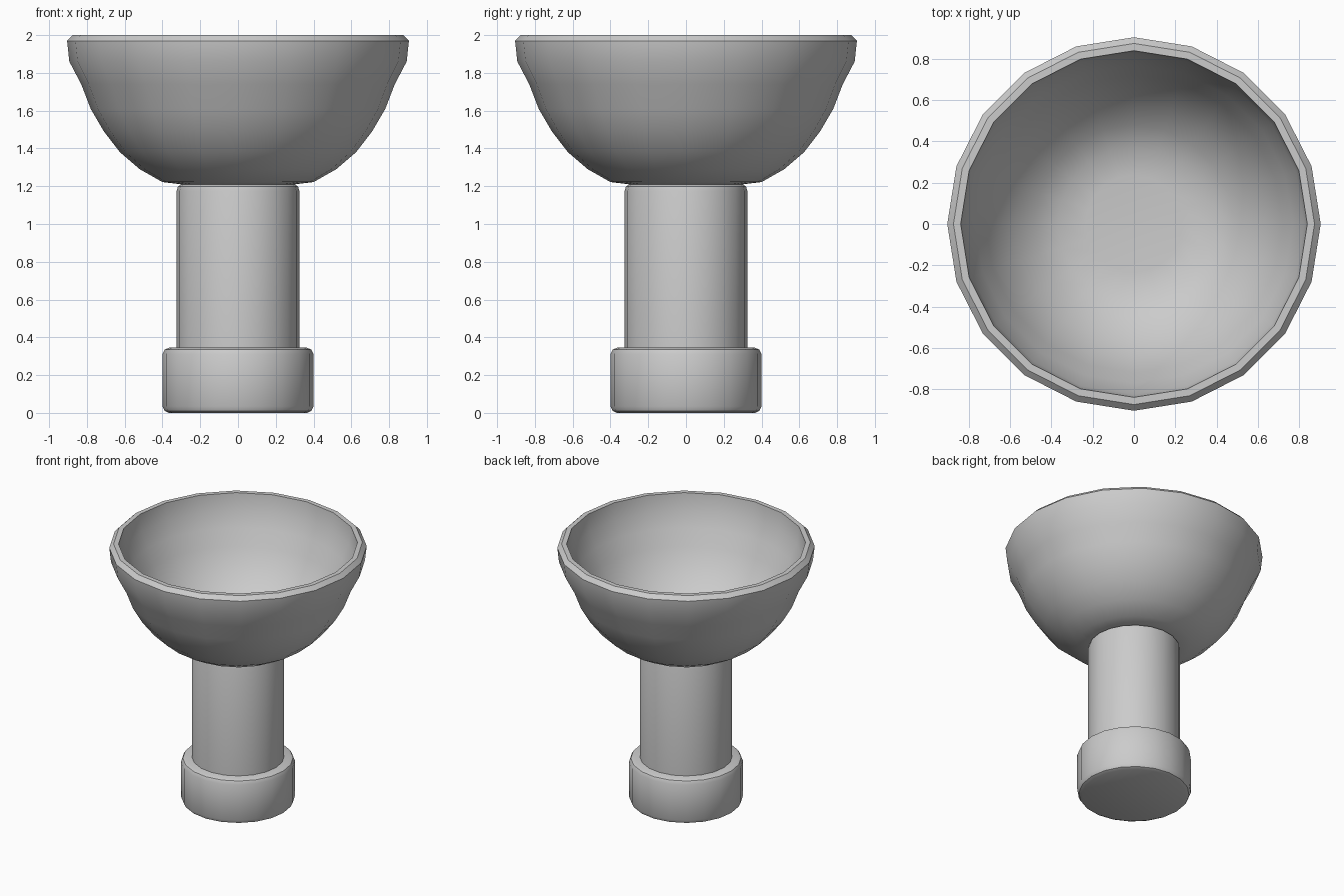
import bpy, bmesh, math

if "Cube" in bpy.data.objects:
    bpy.data.objects.remove(bpy.data.objects["Cube"])

SIDES = 20


def lathe(name, profile, angle=35):
    """Spin an (r, z) profile round z; r = 0 points close the ends."""
    bm = bmesh.new()
    rings = []
    for r, z in profile:
        if r == 0:
            rings.append([bm.verts.new((0, 0, z))] * SIDES)
        else:
            rings.append([bm.verts.new((r * math.cos(2 * math.pi * i / SIDES),
                                        r * math.sin(2 * math.pi * i / SIDES), z))
                          for i in range(SIDES)])
    for a, b in zip(rings, rings[1:]):
        for i in range(SIDES):
            j = (i + 1) % SIDES
            bm.faces.new(list(dict.fromkeys((a[i], a[j], b[j], b[i]))))
    bmesh.ops.recalc_face_normals(bm, faces=bm.faces)
    mesh = bpy.data.meshes.new(name)
    bm.to_mesh(mesh)
    bm.free()
    obj = bpy.data.objects.new(name, mesh)
    bpy.context.collection.objects.link(obj)
    bpy.ops.object.select_all(action='DESELECT')
    obj.select_set(True)
    bpy.context.view_layer.objects.active = obj
    bpy.ops.object.shade_smooth_by_angle(angle=math.radians(angle))
    return obj


# Foot: short drum with rounded edges
lathe("foot", [(0, 0), (0.365, 0), (0.388, 0.01), (0.4, 0.035),
               (0.4, 0.31), (0.388, 0.335), (0.365, 0.345), (0, 0.345)])

# Stem: plain column with a softened top edge
lathe("stem", [(0, 0.345), (0.325, 0.345), (0.325, 1.175),
               (0.318, 1.198), (0.30, 1.21), (0, 1.21)])

# Bowl: outer wall up, bevelled rim, inner wall back down to a flat floor
lathe("bowl", [(0, 1.21), (0.30, 1.21), (0.40, 1.222), (0.52, 1.29),
               (0.625, 1.38), (0.71, 1.49), (0.78, 1.61), (0.83, 1.74),
               (0.893, 1.86), (0.905, 1.97), (0.875, 2.0), (0.84, 2.0),
               (0.825, 1.87), (0.77, 1.76), (0.72, 1.64), (0.655, 1.53),
               (0.575, 1.43), (0.48, 1.35), (0.37, 1.285), (0.235, 1.27),
               (0, 1.27)])
